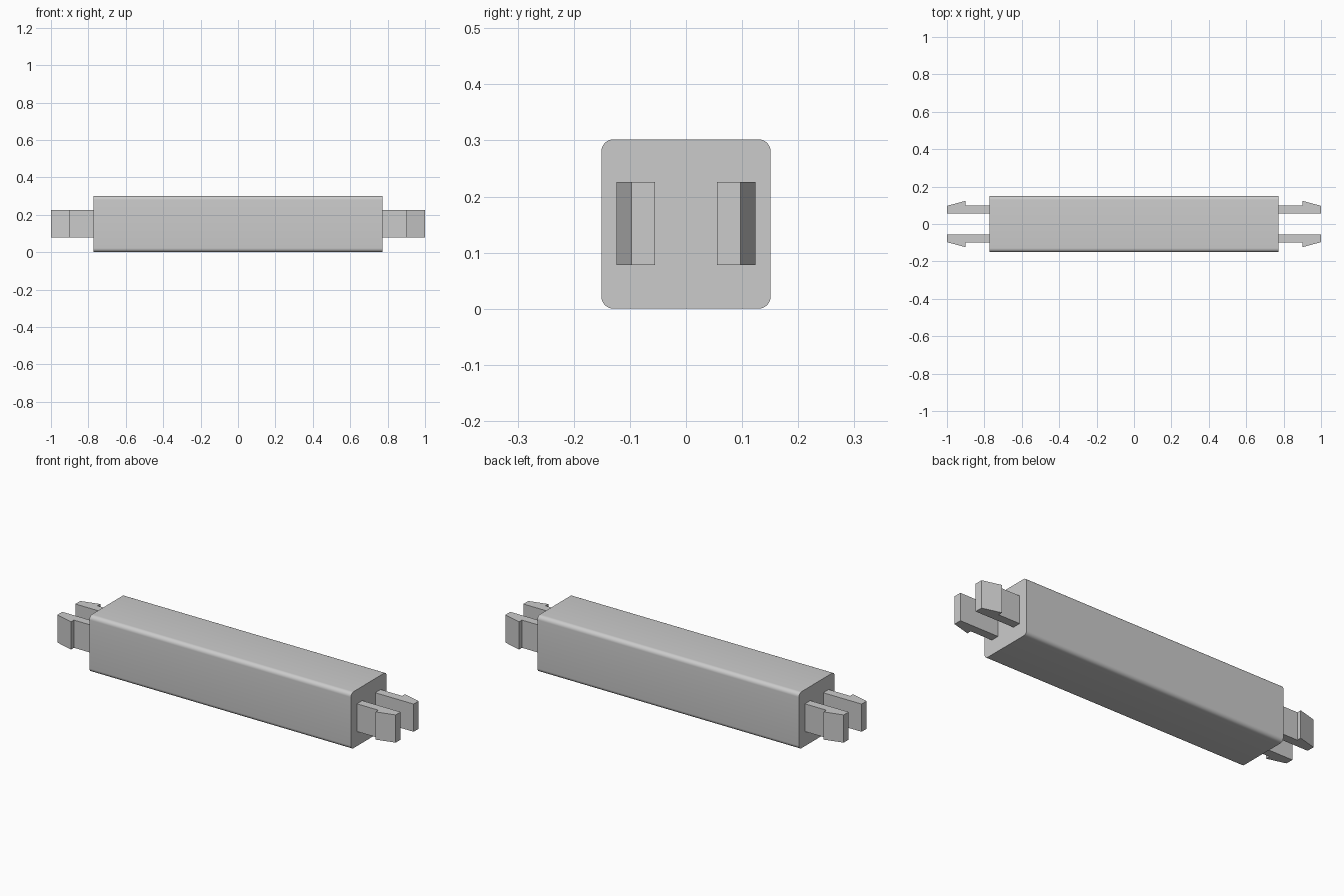
import bpy
import bmesh
import math

cube = bpy.data.objects.get("Cube")
if cube:
    bpy.data.objects.remove(cube, do_unlink=True)

# Single plain grey
grey = bpy.data.materials.new("plain_grey")
grey.use_nodes = True
color = (0.6, 0.6, 0.6, 1)
grey.diffuse_color = color
grey.node_tree.nodes["Principled BSDF"].inputs["Base Color"].default_value = color


def extrude_profile(name, points, offset):
    """Extrude a closed flat profile along the offset vector."""
    bm = bmesh.new()
    face = bm.faces.new([bm.verts.new(p) for p in points])
    result = bmesh.ops.extrude_face_region(bm, geom=[face], use_keep_orig=True)
    moved = [v for v in result["geom"] if isinstance(v, bmesh.types.BMVert)]
    bmesh.ops.translate(bm, verts=moved, vec=offset)
    bmesh.ops.recalc_face_normals(bm, faces=bm.faces)
    mesh = bpy.data.meshes.new(name)
    bm.to_mesh(mesh)
    bm.free()
    mesh.materials.append(grey)
    obj = bpy.data.objects.new(name, mesh)
    bpy.context.collection.objects.link(obj)
    return obj


# Beam: rounded square section running along x
HALF_LENGTH, HALF_WIDTH, RADIUS, STEPS = 0.773, 0.151, 0.022, 8
inner = HALF_WIDTH - RADIUS
section = []
for corner, (sy, sz) in enumerate([(1, 1), (-1, 1), (-1, -1), (1, -1)]):
    for step in range(STEPS + 1):
        a = math.pi / 2 * (corner + step / STEPS)
        section.append((-HALF_LENGTH,
                        sy * inner + RADIUS * math.cos(a),
                        HALF_WIDTH + sz * inner + RADIUS * math.sin(a)))
beam = extrude_profile("beam", section, (2 * HALF_LENGTH, 0, 0))
bpy.context.view_layer.objects.active = beam
beam.select_set(True)
bpy.ops.object.shade_smooth_by_angle(angle=math.radians(30))
beam.select_set(False)

# Snap clips: flat arm with an outward barb tapering to the tip
CLIP_BOTTOM, CLIP_HEIGHT = 0.078, 0.148
clip = [(HALF_LENGTH, 0.055), (1, 0.055), (1, 0.097),
        (0.9, 0.124), (0.9, 0.1), (HALF_LENGTH, 0.1)]
for sx, end in ((1, "left"), (-1, "right")):
    for sy, side in ((-1, "front"), (1, "back")):
        extrude_profile(f"{end}_{side}_clip",
                        [(sx * x, sy * y, CLIP_BOTTOM) for x, y in clip],
                        (0, 0, CLIP_HEIGHT))
